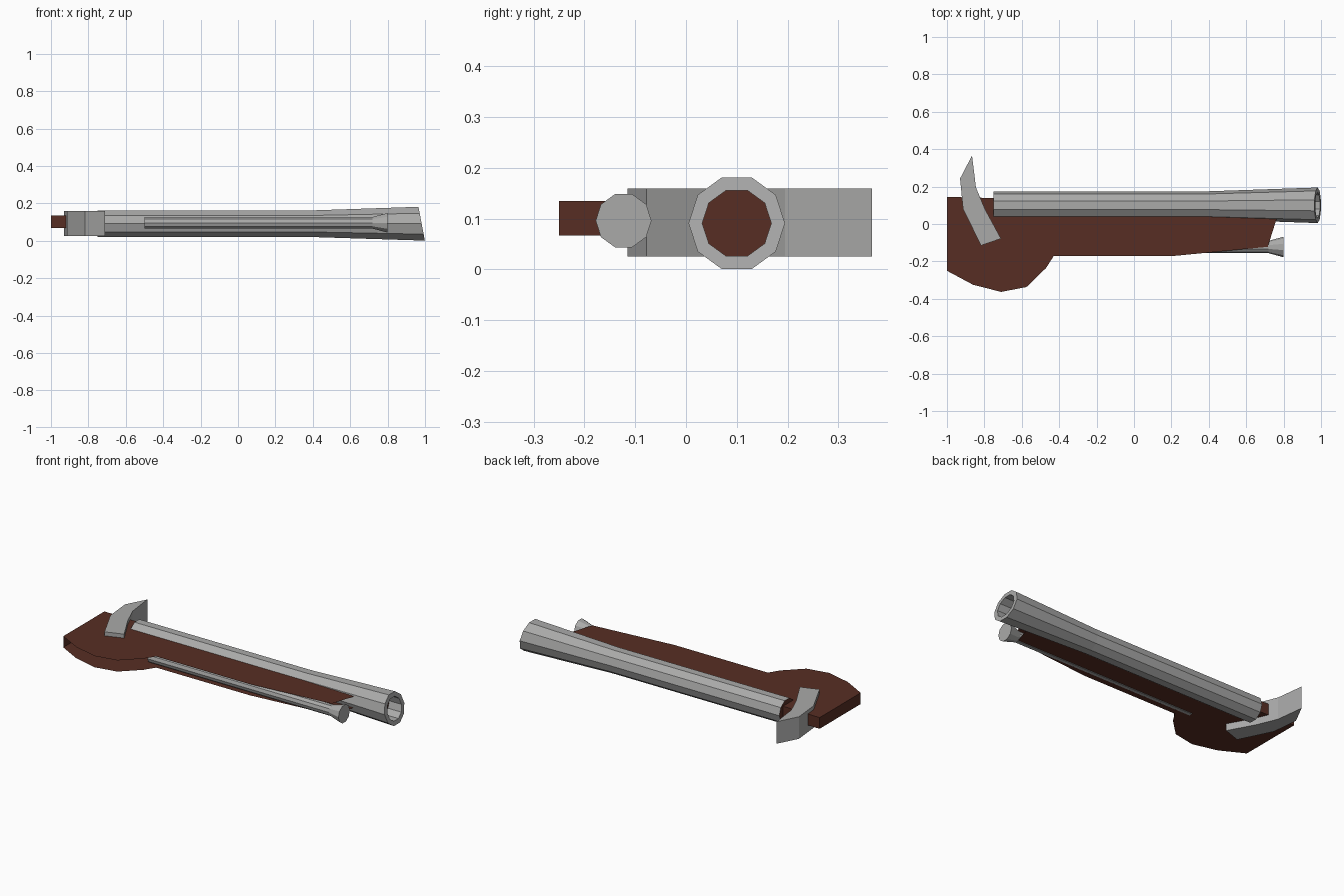
import bpy
import bmesh
from math import cos, sin, tau

cube = bpy.data.objects.get("Cube")
if cube:
    bpy.data.objects.remove(cube, do_unlink=True)


def material(name, colour):
    mat = bpy.data.materials.new(name)
    mat.use_nodes = True
    mat.diffuse_color = (*colour, 1)
    mat.node_tree.nodes["Principled BSDF"].inputs["Base Color"].default_value = (*colour, 1)
    return mat


WOOD = material("dark_brown_wood", (0.095, 0.027, 0.017))
STEEL = material("grey_steel", (0.40, 0.40, 0.395))


def finish(name, bm, *mats):
    mesh = bpy.data.meshes.new(name)
    bm.normal_update()
    bm.to_mesh(mesh)
    bm.free()
    for mat in mats:
        mesh.materials.append(mat)
    obj = bpy.data.objects.new(name, mesh)
    bpy.context.collection.objects.link(obj)
    return obj


def slab(name, outline, z0, z1, mat, walls=None):
    """Flat plate from a counter-clockwise outline; walls lists the closed edges."""
    bm = bmesh.new()
    low = [bm.verts.new((x, y, z0)) for x, y in outline]
    high = [bm.verts.new((x, y, z1)) for x, y in outline]
    bm.faces.new(high)
    bm.faces.new(low[::-1])
    count = len(outline)
    for i in range(count) if walls is None else walls:
        j = (i + 1) % count
        bm.faces.new((low[i], low[j], high[j], high[i]))
    return finish(name, bm, mat)


def tube(name, cy, cz, rings, mats, cap_index=0, sides=10):
    """Loft ten-sided rings (x, radius, slant) along x and cap both ends."""
    bm = bmesh.new()
    loops = []
    for x, r, slant in rings:
        loop = []
        for i in range(sides):
            a = tau * i / sides
            loop.append(bm.verts.new((x - slant * r * sin(a), cy + r * cos(a), cz + r * sin(a))))
        loops.append(loop)
    for a, b in zip(loops, loops[1:]):
        for i in range(sides):
            j = (i + 1) % sides
            bm.faces.new((a[i], a[j], b[j], b[i]))
    for cap in (loops[0][::-1], loops[-1]):
        bm.faces.new(cap).material_index = cap_index
    return finish(name, bm, *mats)


# Stock: top and bottom plates, walled only at the butt and the back edge
stock_outline = [
    (-1, 0.145), (-1, -0.25), (-0.86, -0.325), (-0.71, -0.363), (-0.575, -0.337),
    (-0.47, -0.235), (-0.43, -0.172), (0.2, -0.172), (0.715, -0.122),
    (0.76, 0.02), (0.78, 0.1),
]
slab("stock", stock_outline, 0.067, 0.135, WOOD,
     walls=[0, len(stock_outline) - 1])

# Curved hammer passing through the stock
hammer_outline = [
    (-0.866, 0.366), (-0.93, 0.243), (-0.914, 0.08), (-0.818, -0.115),
    (-0.711, -0.078), (-0.797, 0.08), (-0.845, 0.195),
]
slab("hammer", hammer_outline, 0.025, 0.159, STEEL)

# Barrel with a flared, slanted muzzle and a shallow bore
SLANT = 0.19
tube("barrel", 0.1, 0.091, [
    (-0.75, 0.075, 0), (0.4, 0.075, 0), (0.982, 0.095, SLANT),
    (0.982, 0.068, SLANT), (0.9, 0.068, 0),
], (STEEL, WOOD), cap_index=1)

# Ramrod with a flared tip
tube("ramrod", -0.123, 0.096, [
    (-0.5, 0.033, 0), (0.72, 0.033, 0), (0.8, 0.055, 0),
], (STEEL,))
